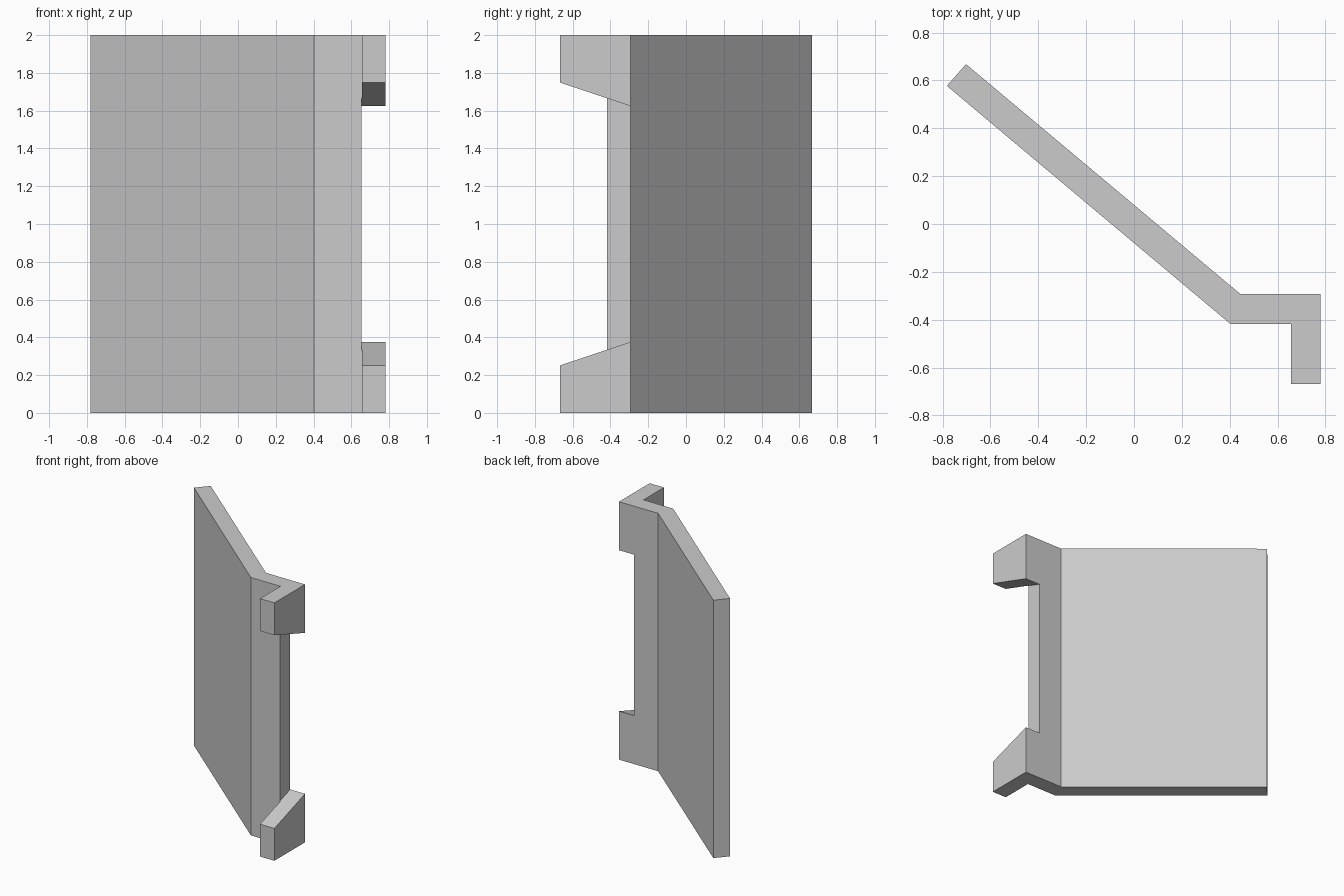
import bpy
import bmesh
from mathutils import Vector

cube = bpy.data.objects.get("Cube")
if cube:
    bpy.data.objects.remove(cube, do_unlink=True)

grey = bpy.data.materials.new("plain grey")
grey.use_nodes = True
colour = (0.6, 0.6, 0.6, 1)
grey.diffuse_color = colour
grey.node_tree.nodes["Principled BSDF"].inputs["Base Color"].default_value = colour


def prism(name, points, sweep):
    """Extrude a flat outline along a vector."""
    bm = bmesh.new()
    face = bm.faces.new([bm.verts.new(p) for p in points])
    result = bmesh.ops.extrude_face_region(bm, geom=[face])
    moved = [g for g in result["geom"] if isinstance(g, bmesh.types.BMVert)]
    bmesh.ops.translate(bm, verts=moved, vec=Vector(sweep))
    bmesh.ops.recalc_face_normals(bm, faces=bm.faces)
    mesh = bpy.data.meshes.new(name)
    bm.to_mesh(mesh)
    bm.free()
    mesh.materials.append(grey)
    obj = bpy.data.objects.new(name, mesh)
    bpy.context.collection.objects.link(obj)
    return obj


# Slanted panel, short flange and forward lip in one plan outline
plan = [(-0.782, 0.577), (0.402, -0.417), (0.657, -0.417), (0.657, -0.668),
        (0.78, -0.668), (0.78, -0.293), (0.445, -0.293), (-0.702, 0.668)]
panel = prism("angled_panel", [(x, y, 0) for x, y in plan], (0, 0, 2))

# Tapered notch that leaves a hook at the top and the bottom of the lip
notch = [(-0.8, 0.207), (-0.2, 0.407), (-0.2, 1.593), (-0.8, 1.793)]
cutter = prism("notch_cutter", [(0.653, y, z) for y, z in notch], (0.3, 0, 0))
cutter.hide_render = True

cut = panel.modifiers.new("notch", "BOOLEAN")
cut.operation = "DIFFERENCE"
cut.solver = "EXACT"
cut.object = cutter
bpy.context.view_layer.objects.active = panel
bpy.ops.object.modifier_apply(modifier=cut.name)
bpy.data.objects.remove(cutter, do_unlink=True)
